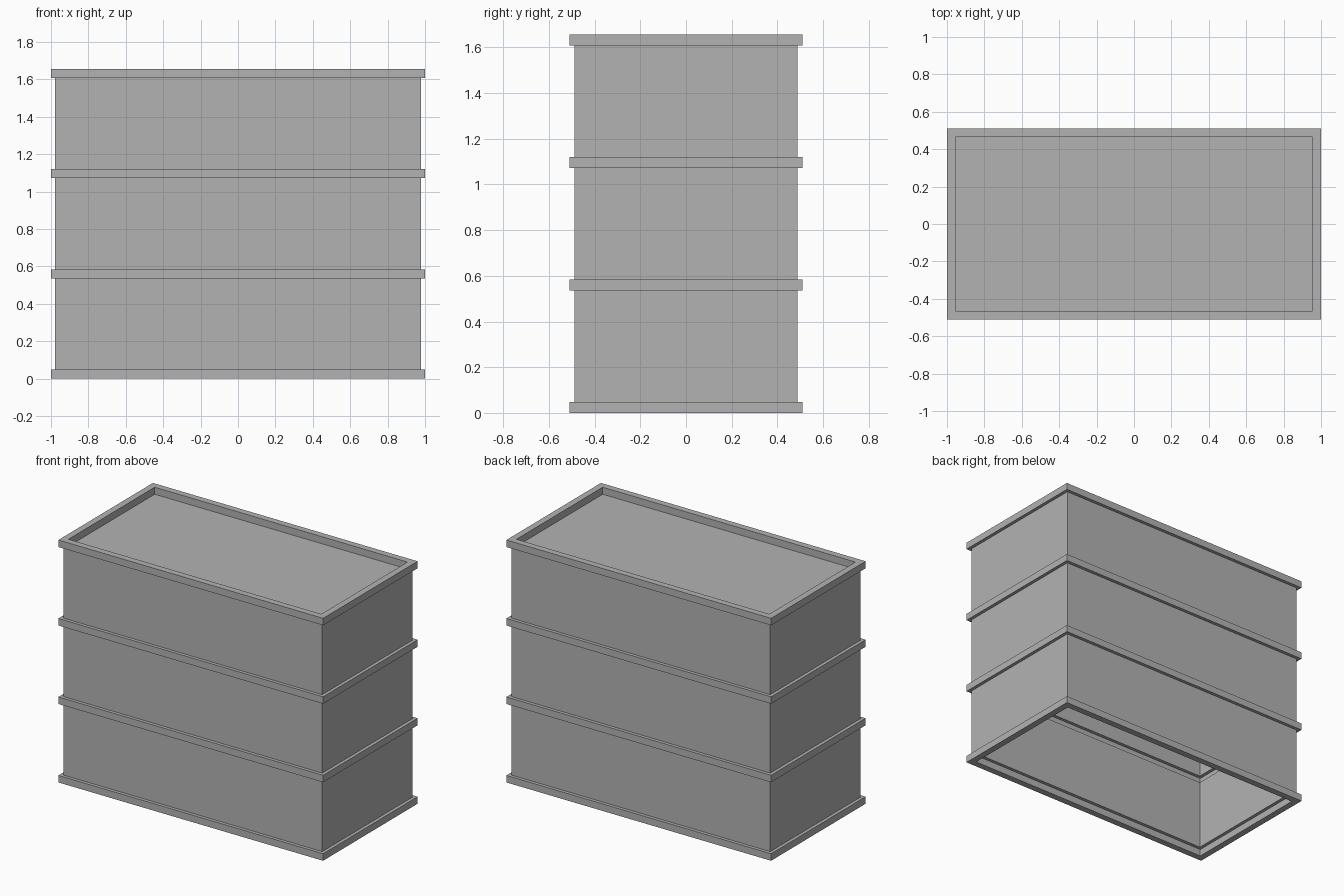
import bpy
import bmesh

cube = bpy.data.objects.get("Cube")
if cube:
    bpy.data.objects.remove(cube, do_unlink=True)

# Overall sizes
HALF_X, HALF_Y = 1.0, 0.51
THICK = 0.045          # thickness of frames and walls
STEP = THICK / 2       # frames stand out from the walls by this much
BAND = 0.048           # height of each frame
PITCH = 0.536          # spacing between frames
LEVELS = 3

grey = bpy.data.materials.new("plain grey")
grey.use_nodes = True
grey.diffuse_color = (0.45, 0.45, 0.45, 1)
grey.node_tree.nodes["Principled BSDF"].inputs["Base Color"].default_value = (0.45, 0.45, 0.45, 1)


def finish(name, bm):
    bmesh.ops.recalc_face_normals(bm, faces=bm.faces)
    mesh = bpy.data.meshes.new(name)
    bm.to_mesh(mesh)
    bm.free()
    mesh.materials.append(grey)
    obj = bpy.data.objects.new(name, mesh)
    bpy.context.collection.objects.link(obj)
    return obj


def rectangle(bm, inset, z):
    x, y = HALF_X - inset, HALF_Y - inset
    return [bm.verts.new((sx * x, sy * y, z))
            for sx, sy in ((-1, -1), (1, -1), (1, 1), (-1, 1))]


def rectangular_tube(name, inset, bottom, top):
    """Hollow rectangular frame with a square cross-section."""
    bm = bmesh.new()
    inner = inset + THICK
    loops = [rectangle(bm, i, z) for i, z in
             ((inset, bottom), (inset, top), (inner, top), (inner, bottom))]
    for k in range(4):
        a, b = loops[k], loops[(k + 1) % 4]
        for i in range(4):
            j = (i + 1) % 4
            bm.faces.new((a[i], a[j], b[j], b[i]))
    return finish(name, bm)


def slab(name, inset, bottom, top):
    bm = bmesh.new()
    low, high = rectangle(bm, inset, bottom), rectangle(bm, inset, top)
    bm.faces.new(low)
    bm.faces.new(high)
    for i in range(4):
        j = (i + 1) % 4
        bm.faces.new((low[i], low[j], high[j], high[i]))
    return finish(name, bm)


# Projecting frames at every floor line
for level in range(LEVELS + 1):
    z = level * PITCH
    rectangular_tube(f"frame_{level + 1}", 0, z, z + BAND)

# Recessed walls between the frames
for level in range(LEVELS):
    z = level * PITCH
    rectangular_tube(f"walls_{level + 1}", STEP, z + BAND, z + PITCH)

# Roof panel sunk inside the top frame
roof_z = LEVELS * PITCH
slab("roof_panel", STEP + THICK, roof_z - THICK, roof_z)
